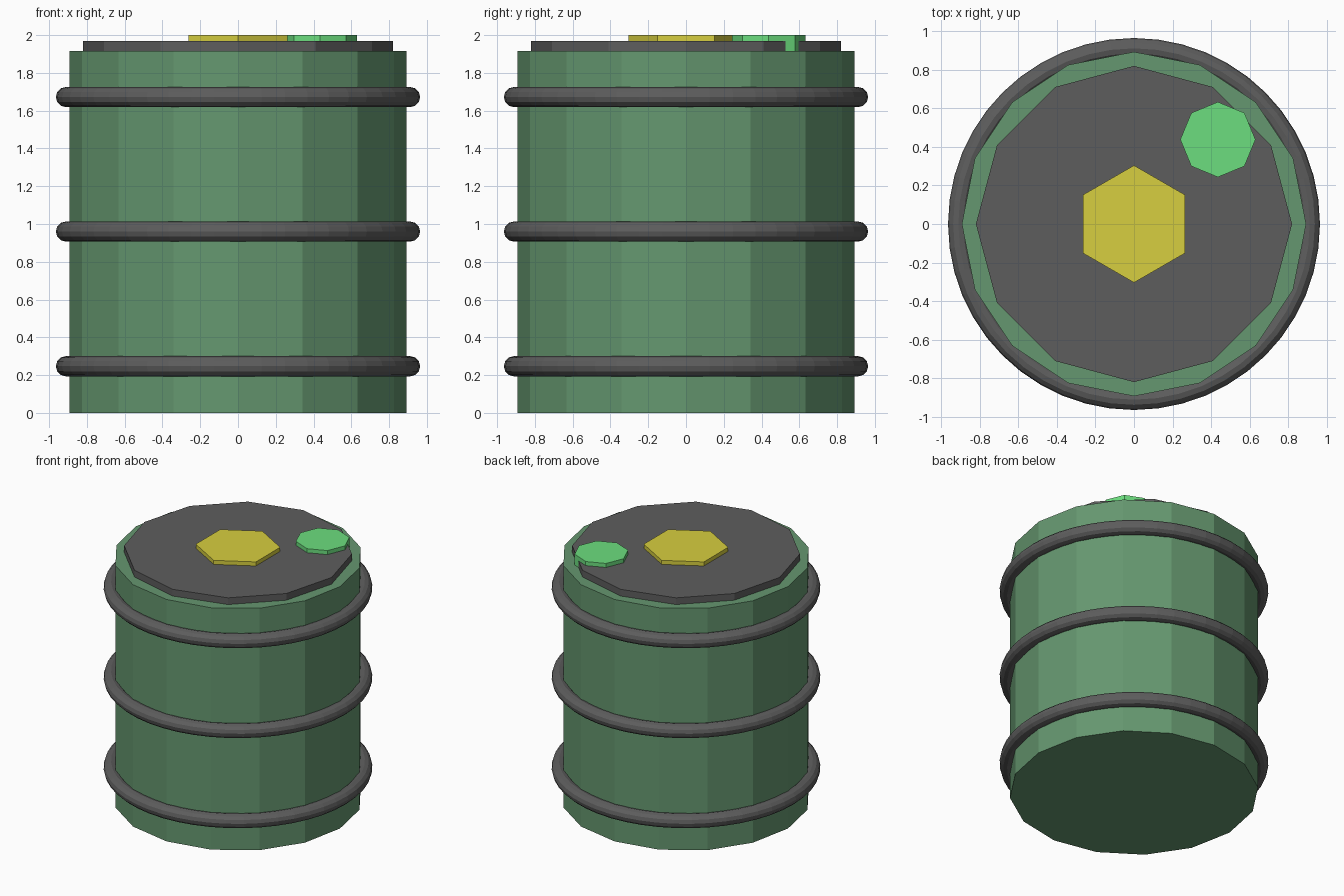
import bpy
import math

if "Cube" in bpy.data.objects:
    bpy.data.objects.remove(bpy.data.objects["Cube"])


def material(name, rgb):
    m = bpy.data.materials.new(name)
    m.diffuse_color = (*rgb, 1)
    m.use_nodes = True
    m.node_tree.nodes["Principled BSDF"].inputs["Base Color"].default_value = m.diffuse_color
    return m


GREEN = material("drum_green", (0.13, 0.31, 0.16))
DARK = material("dark_grey", (0.11, 0.11, 0.11))
YELLOW = material("yellow", (0.68, 0.62, 0.05))
BRIGHT = material("bright_green", (0.15, 0.73, 0.21))


def prism(name, sides, radius, z0, z1, mat, xy=(0, 0)):
    bpy.ops.mesh.primitive_cylinder_add(
        vertices=sides, radius=radius, depth=z1 - z0,
        location=(*xy, (z0 + z1) / 2))
    ob = bpy.context.object
    ob.name = name
    ob.data.materials.append(mat)
    return ob


# Drum body and lid
prism("drum_body", 16, 0.893, 0, 1.915, GREEN)
prism("lid", 12, 0.82, 1.89, 1.968, DARK)

# Hexagonal label plate and octagonal filler cap
prism("label_plate", 6, 0.304, 1.95, 2.0, YELLOW)
prism("filler_cap", 8, 0.195, 1.91, 2.0, BRIGHT, (0.435, 0.438))

# Three reinforcing hoops
for name, z in (("lower_hoop", 0.247), ("middle_hoop", 0.96), ("upper_hoop", 1.672)):
    bpy.ops.mesh.primitive_torus_add(
        major_radius=0.911, minor_radius=0.0535,
        major_segments=48, minor_segments=12, location=(0, 0, z))
    ob = bpy.context.object
    ob.name = name
    ob.data.materials.append(DARK)
